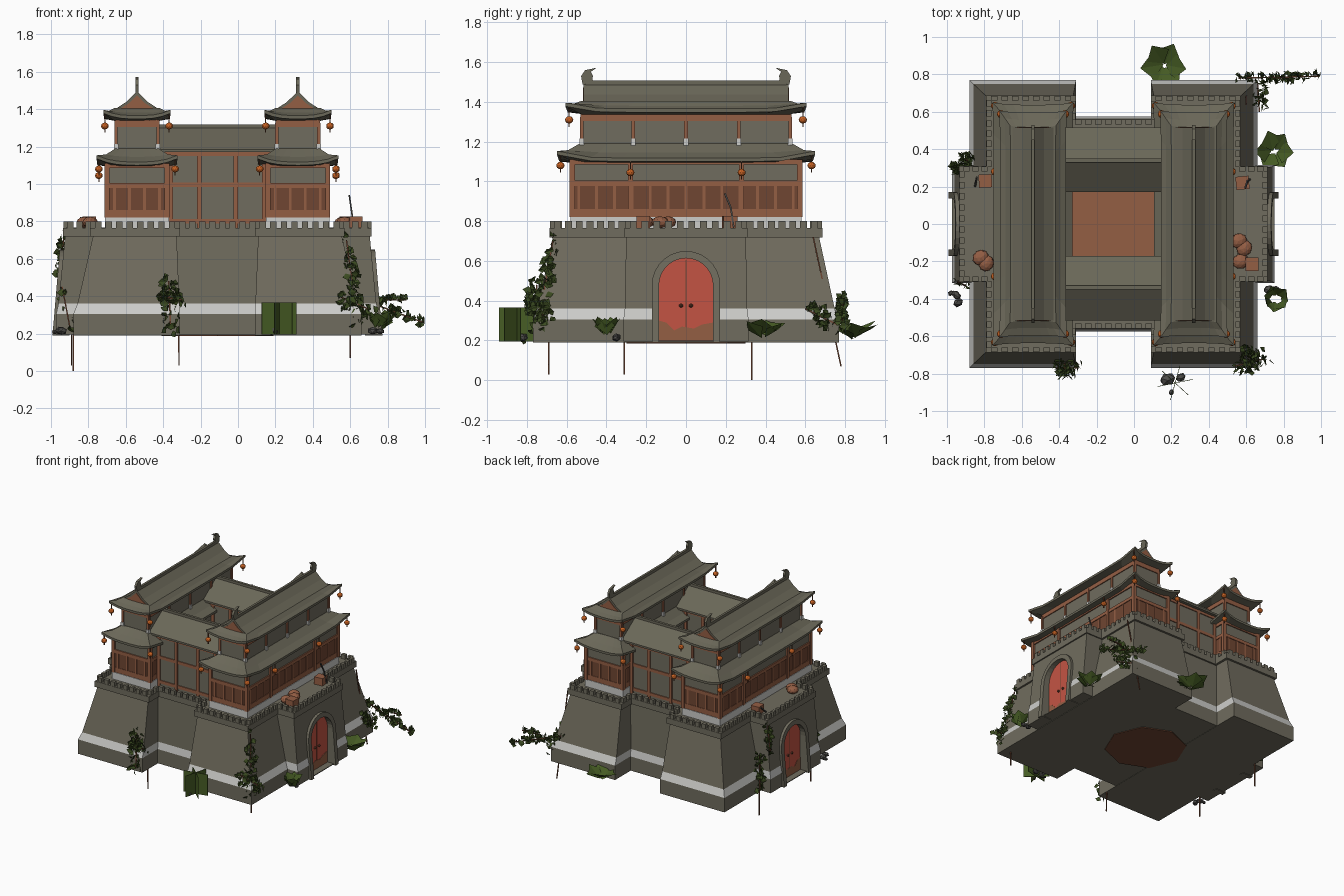
import bpy, bmesh, math, random
from mathutils import Vector, Matrix, Euler

if "Cube" in bpy.data.objects:
    bpy.data.objects.remove(bpy.data.objects["Cube"])
random.seed(4)
CX = -0.11  # symmetry plane of the building

def mat(name, r, g, b):
    m = bpy.data.materials.new(name)
    lin = lambda c: (c / 255 / 12.92) if c < 10 else ((c / 255 + 0.055) / 1.055) ** 2.4
    m.diffuse_color = (lin(r), lin(g), lin(b), 1)
    m.use_nodes = True
    m.node_tree.nodes["Principled BSDF"].inputs["Base Color"].default_value = m.diffuse_color
    return m
STONE = mat("olive_stone", 112, 108, 94)
ROOF = mat("roof_tile", 106, 103, 88)
WHITE = mat("pale_plaster", 205, 205, 202)
WOOD = mat("red_brown_wood", 148, 94, 68)
DARK = mat("dark_wood", 112, 70, 50)
RED = mat("door_red", 196, 84, 68)
LAMP = mat("lantern_orange", 200, 98, 35)
LEAF = mat("bush_green", 70, 92, 36)
IVY = mat("ivy_green", 58, 74, 32)
ROCK = mat("dark_rock", 78, 77, 74)

class Part:
    """Collects primitives into one named mesh object."""
    def __init__(self, name):
        self.name, self.bm, self.mats = name, bmesh.new(), []
    def paint(self, faces, m):
        if m not in self.mats:
            self.mats.append(m)
        for f in faces:
            f.material_index = self.mats.index(m)
    def box(self, c, size, m, rot=(0, 0, 0)):
        M = Matrix.LocRotScale(Vector(c), Euler(rot), Vector(size))
        vs = bmesh.ops.create_cube(self.bm, size=1, matrix=M)["verts"]
        self.paint({f for v in vs for f in v.link_faces}, m)
    def slab(self, x, hx, hy, z0, z1, m, y=0):
        self.box((x, y, (z0 + z1) / 2), (2 * hx, 2 * hy, z1 - z0), m)
    def loft(self, rings, mats):
        if not isinstance(mats, list):
            mats = [mats] * (len(rings) - 1)
        vr = [[self.bm.verts.new(p) for p in r] for r in rings]
        n = len(rings[0])
        for a, b, m in zip(vr, vr[1:], mats):
            self.paint([self.bm.faces.new((a[i], a[(i + 1) % n], b[(i + 1) % n], b[i])) for i in range(n)], m)
        self.paint([self.bm.faces.new(vr[0])], mats[0])
        self.paint([self.bm.faces.new(vr[-1])], mats[-1])
    def ball(self, c, r, m, sub=1, scale=(1, 1, 1), rot=(0, 0, 0)):
        M = Matrix.LocRotScale(Vector(c), Euler(rot), Vector(scale))
        vs = bmesh.ops.create_icosphere(self.bm, subdivisions=sub, radius=r, matrix=M)["verts"]
        self.paint({f for v in vs for f in v.link_faces}, m)
    def rod(self, p, q, r, m):
        p, q = Vector(p), Vector(q)
        a = (q - p).orthogonal().normalized() * r
        b = (q - p).normalized().cross(a)
        self.loft([[o + a, o + b, o - a, o - b] for o in (p, q)], m)
    def card(self, c, w, h, rot, m, fold=0.0):
        M = Matrix.LocRotScale(Vector(c), Euler(rot), None)
        vs = [self.bm.verts.new(M @ Vector(p)) for p in
              ((-w / 2, 0, fold), (0, -h / 2, 0), (w / 2, 0, fold), (0, h / 2, 0))]
        self.paint([self.bm.faces.new((vs[0], vs[1], vs[3])), self.bm.faces.new((vs[1], vs[2], vs[3]))], m)
    def finish(self):
        bmesh.ops.recalc_face_normals(self.bm, faces=self.bm.faces[:])
        me = bpy.data.meshes.new(self.name)
        self.bm.to_mesh(me)
        for m in self.mats:
            me.materials.append(m)
        ob = bpy.data.objects.new(self.name, me)
        bpy.context.collection.objects.link(ob)
        return ob

def rect(s, u0, u1, hy, z):
    return [(CX + s * u, y, z) for u, y in ((u0, -hy), (u1, -hy), (u1, hy), (u0, hy))]

def arch(r, z0):
    pts = [(r * math.cos(a), 0.478 + r * math.sin(a)) for a in [math.pi * i / 14 for i in range(15)]]
    return [(r, z0)] + pts + [(-r, z0)]

# Battered stone base: two wings joined by a middle block
LAYERS = [STONE, WHITE, STONE]
base = Part("fort_base")
for s in (-1, 1):
    base.loft([rect(s, 0.20, 0.77, 0.77, 0.19), rect(s, 0.20, 0.77, 0.77, 0.305),
               rect(s, 0.203, 0.748, 0.748, 0.36), rect(s, 0.22, 0.655, 0.66, 0.765)], LAYERS)
base.loft([rect(1, -0.25, 0.25, 0.575, 0.192), rect(1, -0.25, 0.25, 0.575, 0.305),
           rect(1, -0.25, 0.25, 0.565, 0.36), rect(1, -0.25, 0.25, 0.545, 0.765)], LAYERS)
base.finish()
under = Part("underside_patch")
under.loft([[(CX + 0.3 * math.cos(a * math.pi / 4), 0.3 * math.sin(a * math.pi / 4), z) for a in range(8)]
            for z in (0.186, 0.192)], DARK)
under.finish()

# Gate blocks with recessed arched doors
for s, side in ((-1, "left"), (1, "right")):
    gate = Part(side + "_gate_block")
    gate.loft([rect(s, 0.5, 0.862, 0.315, 0.194), rect(s, 0.5, 0.862, 0.315, 0.305),
               rect(s, 0.5, 0.85, 0.308, 0.36), rect(s, 0.5, 0.81, 0.30, 0.766)], LAYERS)
    gate = gate.finish()
    cut = Part(side + "_gate_cutter")
    cut.loft([[(CX + s * u, y, z) for y, z in arch(0.145, 0.2)] for u in (0.79, 0.95)], STONE)
    cut = cut.finish()
    cut.hide_render = True
    cut.display_type = 'WIRE'
    mod = gate.modifiers.new("arch", 'BOOLEAN')
    mod.object, mod.operation, mod.solver = cut, 'DIFFERENCE', 'EXACT'
    frame = Part(side + "_gate_frame")
    X = lambda z, d: CX + s * (0.882 - (z - 0.19) * 0.085 - d)
    frame.loft([[(X(z, 0), y, z), (X(b, 0), a, b), (CX + s * 0.79, a, b), (CX + s * 0.79, y, z)]
                for (y, z), (a, b) in zip(arch(0.172, 0.19), arch(0.136, 0.19))], STONE)
    frame.finish()
    door = Part(side + "_gate_door")
    door.loft([[(CX + s * u, y, z) for y, z in arch(0.14, 0.2)] for u in (0.785, 0.808)], RED)
    worn = [(-0.135, 0.2), (0.135, 0.2), (0.135, 0.29), (0.08, 0.28), (0.04, 0.26), (-0.02, 0.27),
            (-0.06, 0.25), (-0.1, 0.29), (-0.135, 0.3)]
    door.loft([[(CX + s * u, y, z) for y, z in worn] for u in (0.806, 0.81)], WOOD)
    door.box((CX + s * 0.808, 0, 0.405), (0.004, 0.004, 0.4), DARK)
    for y in (-0.025, 0.025):
        door.ball((CX + s * 0.812, y, 0.375), 0.011, DARK)
    door.finish()

# Crenellated parapet following the outline, mirrored over four quadrants
parapet = Part("parapet")
outline = [(0, 0.545), (0.215, 0.545), (0.215, 0.672), (0.665, 0.672), (0.665, 0.295), (0.81, 0.295), (0.81, 0)]
for sx in (-1, 1):
    for sy in (-1, 1):
        for (u0, y0), (u1, y1) in zip(outline, outline[1:]):
            L, along = abs(u1 - u0) + abs(y1 - y0), u0 != u1
            at = lambda t, z: (CX + sx * (u0 + (u1 - u0) * t), sy * (y0 + (y1 - y0) * t), z)
            parapet.box(at(0.5, 0.742), (L + 0.03, 0.03, 0.046) if along else (0.03, L + 0.03, 0.046), STONE)
            n = max(2, round(L / 0.055))
            for i in range(n):
                parapet.box(at((i + 0.5) / n, 0.782), (0.034, 0.026, 0.036) if along else (0.026, 0.034, 0.036), STONE)
parapet.finish()

def eave_ring(x, hx, hy, z, lift, n=8):
    """Rectangle whose corners sweep upward."""
    pts = []
    for (ax, ay), (bx, by) in (((-1, -1), (1, -1)), ((1, -1), (1, 1)), ((1, 1), (-1, 1)), ((-1, 1), (-1, -1))):
        for i in range(n):
            t = i / n
            k = abs(2 * t - 1) ** (3 if ax != bx else 8)
            g = 1 + 0.02 * k
            pts.append((x + hx * g * (ax + (bx - ax) * t), hy * g * (ay + (by - ay) * t), z + lift * k))
    return pts

def skirt(p, x, hx, hy, z, hx2, hy2, z2, lift):
    mid = lambda a, b, t: a + (b - a) * t
    p.loft([eave_ring(x, hx2, hy2, z - 0.01, 0), eave_ring(x, hx, hy, z, lift), eave_ring(x, hx, hy, z + 0.018, lift),
            eave_ring(x, mid(hx, hx2, .5), mid(hy, hy2, .5), mid(z + 0.018, z2, .38), lift * 0.35),
            eave_ring(x, hx2, hy2, z2, 0)], ROOF)

# Two long two-storey pavilions
for s, side in ((-1, "left"), (1, "right")):
    x = CX + s * 0.43
    hx, hy = 0.16, 0.572
    low = Part(side + "_lower_storey")
    low.slab(x, hx, hy, 0.75, 1.13, STONE)
    low.slab(x, hx + 0.01, hy + 0.01, 0.76, 0.822, WHITE)
    low.slab(x, hx + 0.006, hy + 0.006, 0.822, 0.862, WOOD)
    low.slab(x, hx + 0.003, hy + 0.003, 0.862, 0.98, DARK)
    for z in (0.978, 1.085):
        low.slab(x, hx + 0.009, hy + 0.009, z, z + 0.026, WOOD)
    for y in (-hy, -0.28, 0.28, hy):
        for d in (-hx, hx):
            low.box((x + d, y, 0.965), (0.026, 0.026, 0.29), WOOD)
    for i in range(13):
        low.slab(x, hx + 0.007, 0.007, 0.86, 0.98, WOOD, -0.54 + i * 0.09)
    for i in range(4):
        low.slab(x - 0.12 + i * 0.08, 0.007, hy + 0.007, 0.86, 0.98, WOOD)
    low.finish()
    up = Part(side + "_upper_storey")
    up.slab(x, 0.112, 0.525, 1.12, 1.37, STONE)
    up.slab(x, 0.119, 0.532, 1.305, 1.345, WOOD)
    for y in (-0.525, -0.265, 0, 0.265, 0.525):
        for d in (-0.112, 0.112):
            up.box((x + d, y, 1.255), (0.018, 0.018, 0.14), WOOD)
            up.box((x + d, y, 1.195), (0.024, 0.024, 0.04), WHITE)
    up.finish()
    roof = Part(side + "_roofs")
    skirt(roof, x, 0.212, 0.637, 1.10, 0.113, 0.526, 1.19, 0.035)
    skirt(roof, x, 0.176, 0.595, 1.348, 0.12, 0.515, 1.405, 0.03)
    gable = [(-0.128, 1.393), (-0.06, 1.437), (0, 1.495), (0.06, 1.437), (0.128, 1.393)]
    roof.loft([[(x + a, y, z) for a, z in gable] for y in (-0.515, 0.515)], ROOF)
    roof.slab(x, 0.009, 0.505, 1.48, 1.508, ROOF)
    for e in (-1, 1):
        roof.loft([[(x + a * 0.7, e * y, 1.402 + (z - 1.393) * 0.7) for a, z in gable] for y in (0.51, 0.519)], WOOD)
        horn = [(0.52, 1.488), (0.528, 1.53), (0.508, 1.56), (0.45, 1.572), (0.478, 1.552), (0.468, 1.53), (0.472, 1.512), (0.45, 1.495)]
        roof.loft([[(x + d, e * y, z) for y, z in horn] for d in (-0.009, 0.009)], ROOF)
    roof.finish()
    # Hanging lanterns
    lamps = Part(side + "_lanterns")
    spots = [(d * 0.172, e * 0.588, 1.31) for d in (-1, 1) for e in (-1, 1)]
    spots += [(d * 0.204, e * 0.632, 1.08) for d in (-1, 1) for e in (-1, 1)]
    spots += [(s * 0.204, e * 0.28, 1.045) for e in (-1, 1)]
    for a, y, z in spots:
        lamps.ball((x + a, y, z), 0.021, LAMP, 2, (1, 1, 0.9))
        lamps.rod((x + a, y, z - 0.035), (x + a, y, z + 0.065), 0.004, DARK)
    lamps.finish()

# Connecting halls front and back, with the courtyard between
for e, side in ((-1, "front"), (1, "back")):
    hall = Part(side + "_hall")
    hall.slab(CX, 0.3, 0.142, 0.75, 1.19, STONE, e * 0.342)
    for z in (0.79, 0.985, 1.15):
        hall.slab(CX, 0.3, 0.149, z, z + 0.024, WOOD, e * 0.342)
    for u in (-0.25, -0.097, 0.097, 0.25):
        hall.slab(CX + u, 0.012, 0.152, 0.76, 1.175, WOOD, e * 0.342)
    prof = [(0.17, 1.17), (0.17, 1.185), (0.34, 1.305), (0.515, 1.185), (0.515, 1.17)]
    hall.loft([[(CX + u, e * y, z) for y, z in prof] for u in (-0.32, 0.32)], ROOF)
    hall.slab(CX, 0.32, 0.01, 1.295, 1.318, ROOF, e * 0.34)
    hall.finish()
court = Part("courtyard_floor")
court.slab(CX, 0.28, 0.21, 0.76, 0.785, WOOD)
court.finish()

# Crates, sacks and a bent pole on the gate decks
props = Part("deck_clutter")
for x, y, a in ((0.63, -0.215, 0), (0.58, 0.22, 0.1), (-0.795, 0.23, 0.05)):
    props.box((x, y, 0.795), (0.07, 0.07, 0.06), WOOD, (0, 0, a))
for x, y, a in ((0.56, -0.09, 0.4), (0.59, -0.13, 0.9), (0.57, -0.2, 0.3), (-0.82, -0.18, 0.6), (-0.79, -0.21, 1.1)):
    props.ball((x, y, 0.795), 0.05, WOOD, 2, (0.9, 0.8, 0.6), (0, 0, a))
for p, q in (((0.62, 0.24, 0.77), (0.605, 0.225, 0.87)), ((0.605, 0.225, 0.87), (0.595, 0.195, 0.94)),
             ((-0.85, 0.2, 0.77), (-0.84, 0.25, 0.82))):
    props.rod(p, q, 0.006, ROCK)
props.finish()

# Fallen rocks
rocks = Part("rocks")
for x, y, r in ((0.18, -0.83, 0.045), (0.25, -0.82, 0.03), (0.2, -0.9, 0.018), (-0.95, -0.38, 0.03),
                (-0.94, -0.42, 0.03), (-0.98, -0.37, 0.018), (0.72, -0.35, 0.03), (0.76, -0.35, 0.025)):
    rocks.ball((x, y, 0.2 + r * 0.5), r, ROCK, 1, (1, 0.8, 0.7), (random.random(), 0, random.random() * 3))
rocks.finish()

# Climbing ivy: leaves scattered along paths (start, end, leaf count, spread)
def ivy(name, paths, stem):
    p = Part(name)
    for a, b, n, w in paths:
        a, b = Vector(a), Vector(b)
        p.rod(a, b, 0.005, DARK)
        for i in range(n):
            o = a.lerp(b, random.random()) + Vector([random.uniform(-w, w) for _ in range(3)])
            size = random.uniform(0.03, 0.045)
            p.card(o, size, size * 1.2, [random.uniform(0.3, 2.6) for _ in range(3)], IVY, 0.006)
    p.rod(*stem, 0.005, DARK)
    p.finish()
ivy("front_left_ivy", [((-0.37, -0.75, 0.48), (-0.36, -0.78, 0.22), 75, 0.045), ((-0.42, -0.77, 0.4), (-0.3, -0.77, 0.38), 25, 0.03)],
    ((-0.32, -0.69, 0.4), (-0.315, -0.69, 0.03)))
ivy("front_right_ivy", [((0.58, -0.67, 0.7), (0.64, -0.75, 0.25), 110, 0.035), ((0.54, -0.76, 0.4), (0.7, -0.72, 0.33), 70, 0.05)],
    ((0.6, -0.69, 0.4), (0.6, -0.69, 0.08)))
ivy("back_right_ivy", [((0.56, 0.78, 0.42), (0.99, 0.79, 0.26), 75, 0.022), ((0.75, 0.78, 0.38), (0.9, 0.79, 0.38), 22, 0.02),
                       ((0.67, 0.6, 0.36), (0.66, 0.76, 0.28), 55, 0.045)], ((0.6, 0.64, 0.72), (0.6, 0.78, 0.07)))
ivy("left_ivy", [((-0.93, 0.29, 0.72), (-0.96, 0.3, 0.5), 45, 0.025), ((-0.89, 0.34, 0.48), (-0.9, 0.35, 0.22), 60, 0.035)],
    ((-0.88, 0.33, 0.3), (-0.88, 0.33, 0.0)))
ivy("left_front_ivy", [((-0.94, -0.31, 0.45), (-0.9, -0.33, 0.24), 12, 0.02)], ((-0.89, -0.31, 0.3), (-0.89, -0.31, 0.03)))

# Bushes: fans of broad leaf cards
def bush(name, c, r, n, tilt):
    p = Part(name)
    for i in range(n):
        a = i * math.tau / n + random.uniform(-0.2, 0.2)
        o = Vector(c) + Vector((math.cos(a), math.sin(a), random.uniform(-0.1, 0.5))) * r * 0.65
        p.card(o, r * 1.35, r * 1.35, (tilt + random.uniform(-.2, .2), random.uniform(-.3, .3), a + math.pi / 2), LEAF, 0.01)
    p.finish()
bush("back_bush", (0.16, 0.85, 0.24), 0.1, 6, -0.5)
bush("right_back_bush", (0.75, 0.39, 0.25), 0.09, 6, -0.6)
bush("right_front_bush", (0.76, -0.4, 0.26), 0.07, 7, -1.1)
tall = Part("front_bush")
for a in (0.2, 1.3, 2.4):
    tall.box((0.22, -0.85, 0.28), (0.19, 0.003, 0.17), LEAF, (0, 0, a))
tall.finish()
